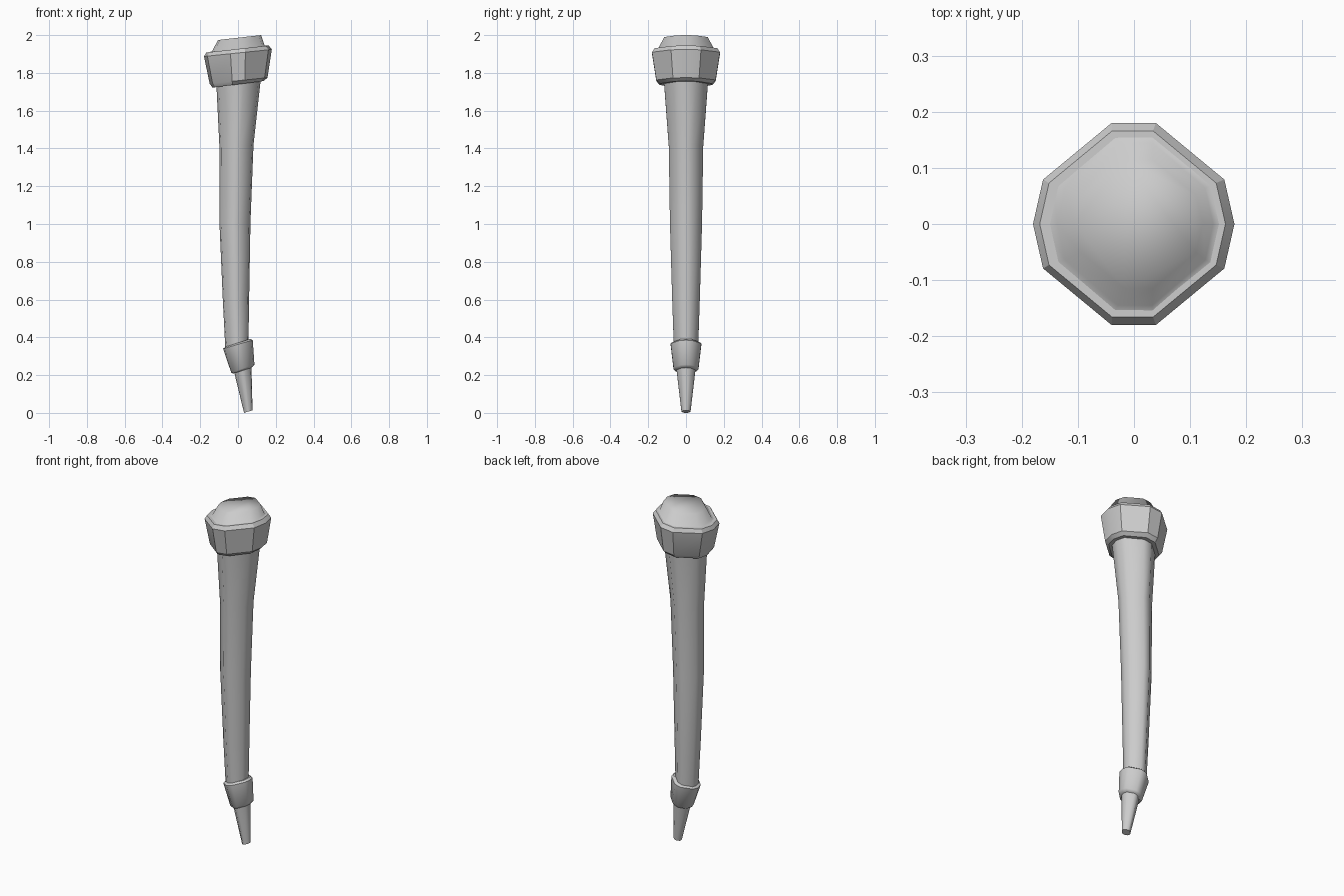
import bpy, bmesh, math

if "Cube" in bpy.data.objects:
    bpy.data.objects.remove(bpy.data.objects["Cube"])

# Ten-sided cross-section, mirrored from one quarter
QUARTER = [(1, 0), (0.9, 0.44), (0.22, 1)]
SECTION = (QUARTER + [(-x, y) for x, y in reversed(QUARTER)]
           + [(-x, -y) for x, y in QUARTER[1:]]
           + [(x, -y) for x, y in reversed(QUARTER[1:])])


def loft(name, rings, angle):
    """Each ring: left x, left z, right x, right z, half depth in y."""
    bm = bmesh.new()
    loops = []
    for xl, zl, xr, zr, d in rings:
        cx, cz = (xl + xr) / 2, (zl + zr) / 2
        hx, hz = (xr - xl) / 2, (zr - zl) / 2
        loops.append([bm.verts.new((cx + u * hx, v * d, cz + u * hz)) for u, v in SECTION])
    n = len(SECTION)
    for a, b in zip(loops, loops[1:]):
        for i in range(n):
            j = (i + 1) % n
            bm.faces.new((a[i], a[j], b[j], b[i]))
    bm.faces.new(loops[0][::-1])
    bm.faces.new(loops[-1])
    bmesh.ops.recalc_face_normals(bm, faces=bm.faces[:])
    mesh = bpy.data.meshes.new(name)
    bm.to_mesh(mesh)
    bm.free()
    obj = bpy.data.objects.new(name, mesh)
    bpy.context.collection.objects.link(obj)
    bpy.ops.object.select_all(action='DESELECT')
    obj.select_set(True)
    bpy.context.view_layer.objects.active = obj
    bpy.ops.object.shade_smooth_by_angle(angle=math.radians(angle))
    return obj


# Curved tapering shaft
loft("shaft", [
    (-0.066, 0.32, 0.055, 0.36, 0.064),
    (-0.080, 0.59, 0.059, 0.61, 0.073),
    (-0.098, 1.00, 0.066, 1.01, 0.085),
    (-0.098, 1.40, 0.082, 1.42, 0.091),
    (-0.114, 1.73, 0.120, 1.76, 0.116),
], 50)

# Faceted collar with bevelled rims
loft("top_collar", [
    (-0.135, 1.722, 0.137, 1.757, 0.138),
    (-0.150, 1.743, 0.156, 1.775, 0.157),
    (-0.180, 1.887, 0.179, 1.924, 0.180),
    (-0.168, 1.908, 0.163, 1.945, 0.166),
], 30)

# Soft flattened cap
loft("top_cap", [
    (-0.160, 1.906, 0.157, 1.943, 0.160),
    (-0.137, 1.915, 0.141, 1.945, 0.145),
    (-0.106, 1.974, 0.122, 2.000, 0.115),
], 89)

# Lower ferrule
loft("lower_collar", [
    (-0.026, 0.208, 0.074, 0.240, 0.056),
    (-0.036, 0.214, 0.087, 0.256, 0.066),
    (-0.079, 0.340, 0.078, 0.385, 0.081),
    (-0.066, 0.350, 0.066, 0.392, 0.070),
], 45)

# Pointed foot
loft("tip", [
    (0.032, 0.000, 0.077, 0.014, 0.024),
    (-0.022, 0.222, 0.071, 0.252, 0.051),
], 50)
